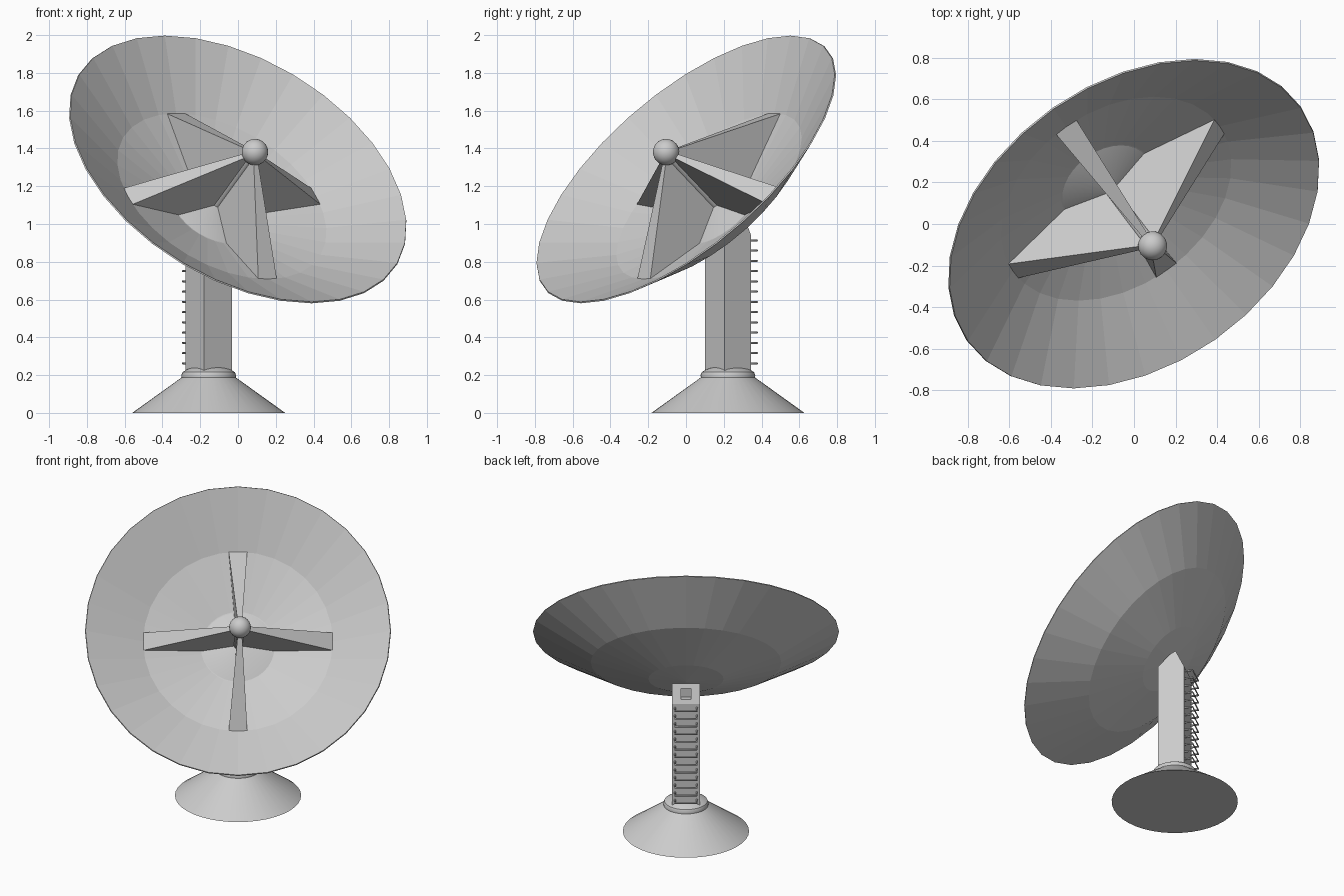
import bpy, bmesh
from math import cos, sin, pi, radians
from mathutils import Matrix, Vector

if "Cube" in bpy.data.objects:
    bpy.data.objects.remove(bpy.data.objects["Cube"])

AZ = Matrix.Rotation(radians(35), 4, 'Z')
POST = Matrix.Translation((-0.155, 0.222, 0)) @ AZ                    # local -y looks forward
DISH = Matrix.Translation((0, 0, 1.29)) @ AZ @ Matrix.Rotation(radians(46.1), 4, 'X')


def make(name, verts, faces, mat, smooth=False):
    me = bpy.data.meshes.new(name)
    me.from_pydata([tuple(v) for v in verts], [], faces)
    bm = bmesh.new()
    bm.from_mesh(me)
    bmesh.ops.remove_doubles(bm, verts=bm.verts, dist=1e-5)
    bmesh.ops.recalc_face_normals(bm, faces=bm.faces)
    bm.to_mesh(me)
    bm.free()
    ob = bpy.data.objects.new(name, me)
    bpy.context.collection.objects.link(ob)
    ob.matrix_world = mat
    if smooth:
        bpy.ops.object.select_all(action='DESELECT')
        ob.select_set(True)
        bpy.context.view_layer.objects.active = ob
        bpy.ops.object.shade_smooth_by_angle(angle=radians(35))
    return ob


def lathe(name, profile, n, mat, smooth=False):
    """Spin (radius, height) points round local z; radius 0 ends become poles."""
    verts, rings, faces = [], [], []
    for r, z in profile:
        count = 1 if r == 0 else n
        rings.append([len(verts) + i % count for i in range(n)])
        verts += [(r * cos(2 * pi * i / n), r * sin(2 * pi * i / n), z) for i in range(count)]
    for a, b in zip(rings, rings[1:]):
        for i in range(n):
            j = (i + 1) % n
            faces.append(list(dict.fromkeys([a[i], a[j], b[j], b[i]])))
    return make(name, verts, faces, mat, smooth)


def prism(name, pts, mat):
    """pts: (left vertex, right vertex) pairs round an outline."""
    n = len(pts)
    verts = [p[0] for p in pts] + [p[1] for p in pts]
    faces = [list(range(n)), list(range(n, 2 * n))]
    faces += [[i, (i + 1) % n, (i + 1) % n + n, i + n] for i in range(n)]
    return make(name, verts, faces, mat)


def extrude_x(name, outline, half, mat):
    return prism(name, [((-half, y, z), (half, y, z)) for y, z in outline], mat)


# conical foot with domed collar
lathe("base_cone", [(0, 0), (0.405, 0), (0.14, 0.19)] + [(0, 0.19)], 40, POST, True)
lathe("base_collar", [(0, 0.185), (0.143, 0.185), (0.145, 0.2), (0.138, 0.216),
                      (0.115, 0.23), (0.08, 0.242), (0, 0.248)], 40, POST, True)

# square post with sloping head, slotted at the back
post = extrude_x("post", [(0.086, 0.2), (-0.086, 0.2), (-0.086, 0.96), (-0.01, 1.04),
                          (0.03, 1.06), (0.086, 0.94)], 0.091, POST)
slot = extrude_x("slot_cutter", [(0.12, 0.965), (0.03, 0.965), (0.03, 1.03), (0.12, 1.03)],
                 0.033, POST)
slot.hide_render = True
slot.hide_viewport = True
cut = post.modifiers.new("slot", 'BOOLEAN')
cut.operation = 'DIFFERENCE'
cut.solver = 'EXACT'
cut.object = slot

# ladder rungs: bent bars on the back of the post
for k in range(13):
    z = 0.262 + k * 0.0543
    cu = bpy.data.curves.new("ladder_rung", 'CURVE')
    cu.dimensions = '3D'
    cu.bevel_depth = 0.006
    cu.bevel_resolution = 1
    cu.use_fill_caps = True
    sp = cu.splines.new('POLY')
    path = [(-0.07, 0.08), (-0.07, 0.138), (0.07, 0.138), (0.07, 0.08)]
    sp.points.add(len(path) - 1)
    for p, (x, y) in zip(sp.points, path):
        p.co = (x, y, z, 1)
    rung = bpy.data.objects.new("ladder_rung", cu)
    bpy.context.collection.objects.link(rung)
    rung.matrix_world = POST

# faceted reflector dish
dish = lathe("dish", [(0.98, 0), (0.61, -0.21), (0.24, -0.325), (0, -0.345)], 32, DISH)
shell = dish.modifiers.new("thickness", 'SOLIDIFY')
shell.thickness = 0.008
shell.offset = 0

# raised centre cone inside the dish
lathe("dish_hub", [(0.235, -0.322), (0.03, -0.262), (0, -0.262)], 32, DISH, True)

# feed ball and its rod
ball = Vector((0.013, -0.03, 0.162))
r = 0.07
lathe("feed_ball", [(0, -r)] + [(r * sin(pi * i / 12), -r * cos(pi * i / 12))
                                for i in range(1, 12)] + [(0, r)],
      24, DISH @ Matrix.Translation(ball), True)
foot = Vector((0, 0, -0.28))
axis = ball - foot
lathe("feed_rod", [(0, 0), (0.03, 0), (0.03, axis.length), (0, axis.length)], 20,
      DISH @ Matrix.Translation(foot) @ axis.to_track_quat('Z', 'Y').to_matrix().to_4x4(), True)

# four wedge-shaped support fins from the dish to the ball
for k in range(4):
    out = Vector((cos(k * pi / 2), sin(k * pi / 2), 0))
    side = Vector((-out.y, out.x, 0))
    outline = [(ball, 0.01), (out * 0.61 + Vector((0, 0, -0.208)), 0.06),
               (out * 0.235 + Vector((0, 0, -0.322)), 0.026),
               (out * 0.02 + Vector((0, 0, -0.262)), 0.012)]
    prism("support_fin", [(p - side * h, p + side * h) for p, h in outline], DISH)
